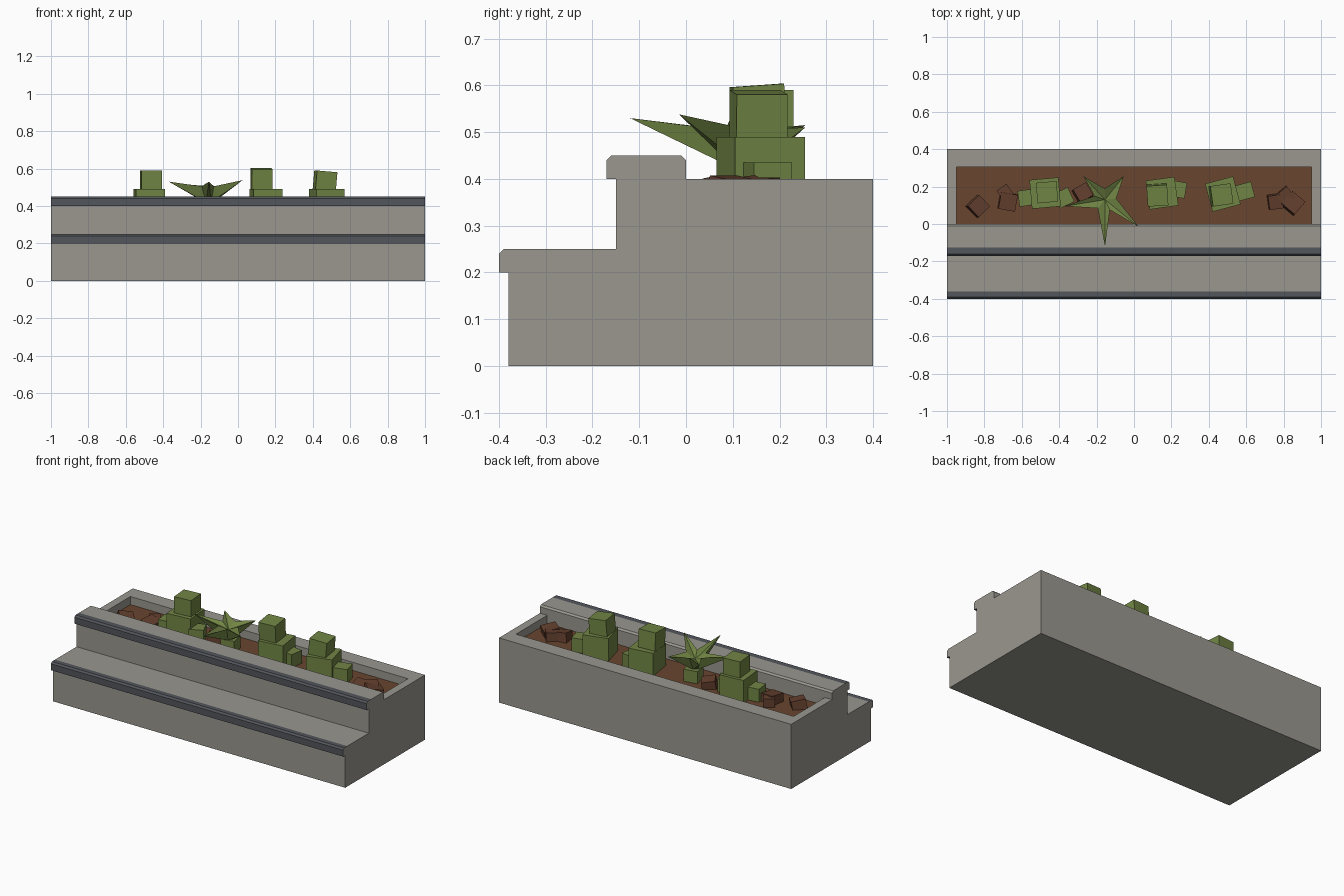
import bpy, bmesh
from math import radians, cos, sin, atan2
from mathutils import Matrix, Euler, Vector

cube = bpy.data.objects.get("Cube")
if cube:
    bpy.data.objects.remove(cube)


def material(name, r, g, b):
    m = bpy.data.materials.new(name)
    m.use_nodes = True
    m.diffuse_color = (r, g, b, 1)
    m.node_tree.nodes["Principled BSDF"].inputs["Base Color"].default_value = (r, g, b, 1)
    return m


concrete = material("concrete", 0.32, 0.31, 0.275)
nosing = material("dark nosing", 0.085, 0.092, 0.105)
soil = material("soil brown", 0.14, 0.058, 0.028)
clod = material("clod brown", 0.125, 0.05, 0.027)
leaf = material("leaf green", 0.165, 0.235, 0.058)


def finish(name, bm, mats):
    mesh = bpy.data.meshes.new(name)
    bm.to_mesh(mesh)
    bm.free()
    for m in mats:
        mesh.materials.append(m)
    obj = bpy.data.objects.new(name, mesh)
    bpy.context.collection.objects.link(obj)
    return obj


def box(name, mat, center, size, tilt=(0, 0, 0)):
    bm = bmesh.new()
    rot = Euler([radians(a) for a in tilt]).to_matrix().to_4x4()
    bmesh.ops.create_cube(bm, size=1, matrix=Matrix.Translation(center) @ rot @ Matrix.Diagonal((*size, 1)))
    return finish(name, bm, [mat])


# Stepped bench: side profile (y, z, dark edge follows) swept along x
TOP, BED, END, BACK = 0.4, 0.35, 0.95, 0.305
profile = [(-0.38, 0, 0), (-0.38, 0.2, 1), (-0.4, 0.2, 1), (-0.4, 0.24, 1), (-0.39, 0.25, 1),
           (-0.36, 0.25, 0), (-0.15, 0.25, 0), (-0.15, 0.4, 1), (-0.17, 0.4, 1), (-0.17, 0.44, 1),
           (-0.16, 0.45, 1), (-0.125, 0.45, 0), (-0.01, 0.45, 0), (0, 0.44, 0), (0, TOP, 0),
           (0.4, TOP, 0), (0.4, 0, 0)]
bm = bmesh.new()
left, right = [[bm.verts.new((x, y, z)) for y, z, _ in profile] for x in (1, -1)]
bm.faces.new(left)
bm.faces.new(right[::-1])
for i, (y, z, dark) in enumerate(profile):
    j = (i + 1) % len(profile)
    if (y, z) != (0, TOP):                      # planter opening gets its own rim
        bm.faces.new((left[i], right[i], right[j], left[j])).material_index = dark

# Planter rim, inner walls and soil bed
corners = [(-END, 0), (END, 0), (END, BACK), (-END, BACK)]
rim, bed = [[bm.verts.new((x, y, z)) for x, y in corners] for z in (TOP, BED)]
outer = [right[14], left[14], left[15], right[15]]
for i in range(4):
    j = (i + 1) % 4
    if i:                                       # the step closes the front side
        bm.faces.new((outer[i], outer[j], rim[j], rim[i]))
    bm.faces.new((rim[i], rim[j], bed[j], bed[i]))
bm.faces.new(bed).material_index = 2
bmesh.ops.recalc_face_normals(bm, faces=bm.faces)
for f in bm.faces:                              # open strip at the front: fix bed direction
    f.normal_update()
finish("stepped_planter", bm, [concrete, nosing, soil])


# Block bushes: big body, crown on top, small side block
def bush(name, x, y, crown, body_yaw, crown_tilt, side, side_yaw):
    box(name + "_body", leaf, (x, y, 0.415), (0.155, 0.155, 0.15), (0, 0, body_yaw))
    box(name + "_crown", leaf, crown, (0.11, 0.11, 0.11), crown_tilt)
    box(name + "_side_block", leaf, side, (0.085, 0.085, 0.09), (0, 0, side_yaw))


bush("left_bush", -0.475, 0.165, (-0.465, 0.17, 0.535), 5, (0, 0, 5), (-0.375, 0.14, 0.385), 25)
box("left_bush_second_block", leaf, (-0.575, 0.14, 0.385), (0.085, 0.085, 0.09), (0, 0, 8))
bush("middle_bush", 0.15, 0.165, (0.125, 0.155, 0.545), 8, (4, 0, 4), (0.235, 0.185, 0.385), -10)
bush("right_bush", 0.475, 0.16, (0.465, 0.155, 0.53), 15, (0, 5, 8), (0.595, 0.175, 0.39), 15)

# Spiky plant: base block and a five-leaf star on a narrow stem
box("spiky_plant_base", leaf, (-0.15, 0.14, 0.385), (0.085, 0.085, 0.08), (0, 0, 10))
heart = Vector((-0.155, 0.13, 0))
tips = [(-0.155, -0.12, 0.53), (0.025, -0.015, 0.538), (-0.055, 0.255, 0.51),
        (-0.27, 0.255, 0.515), (-0.37, 0.095, 0.53)]
angles = [atan2(t[1] - heart.y, t[0] - heart.x) for t in tips]
bm = bmesh.new()
core = bm.verts.new(heart + Vector((0, 0, 0.475)))
points = [bm.verts.new(t) for t in tips]
notches, stem = [], []
for i in range(5):
    a, b = angles[i], angles[(i + 1) % 5]
    if b < a:
        b += radians(360)
    d = Vector((cos((a + b) / 2), sin((a + b) / 2), 0))
    notches.append(bm.verts.new(heart + d * 0.06 + Vector((0, 0, 0.505))))
    stem.append(bm.verts.new(heart + d * 0.025 + Vector((0, 0, 0.42))))
for i in range(5):
    p, n, m = points[i], notches[i - 1], notches[i]
    for tri in ((core, n, p), (core, p, m), (stem[i - 1], p, n), (stem[i], m, p),
                (stem[i - 1], stem[i], p)):
        bm.faces.new(tri)
bm.faces.new(stem[::-1])
bmesh.ops.recalc_face_normals(bm, faces=bm.faces)
finish("spiky_plant_leaves", bm, [leaf])

# Soil clods scattered on the bed
clods = [(-0.835, 0.095, 0.085, 45), (-0.675, 0.12, 0.09, -10), (-0.69, 0.17, 0.065, 35),
         (-0.275, 0.165, 0.08, 30), (0.755, 0.12, 0.075, 8), (0.81, 0.15, 0.075, 40),
         (0.85, 0.11, 0.09, 50)]
for i, (x, y, s, yaw) in enumerate(clods):
    box(f"soil_clod_{i + 1}", clod, (x, y, 0.37), (s, s, 0.06), (8 - 4 * (i % 4), 10 - 5 * (i % 3), yaw))
